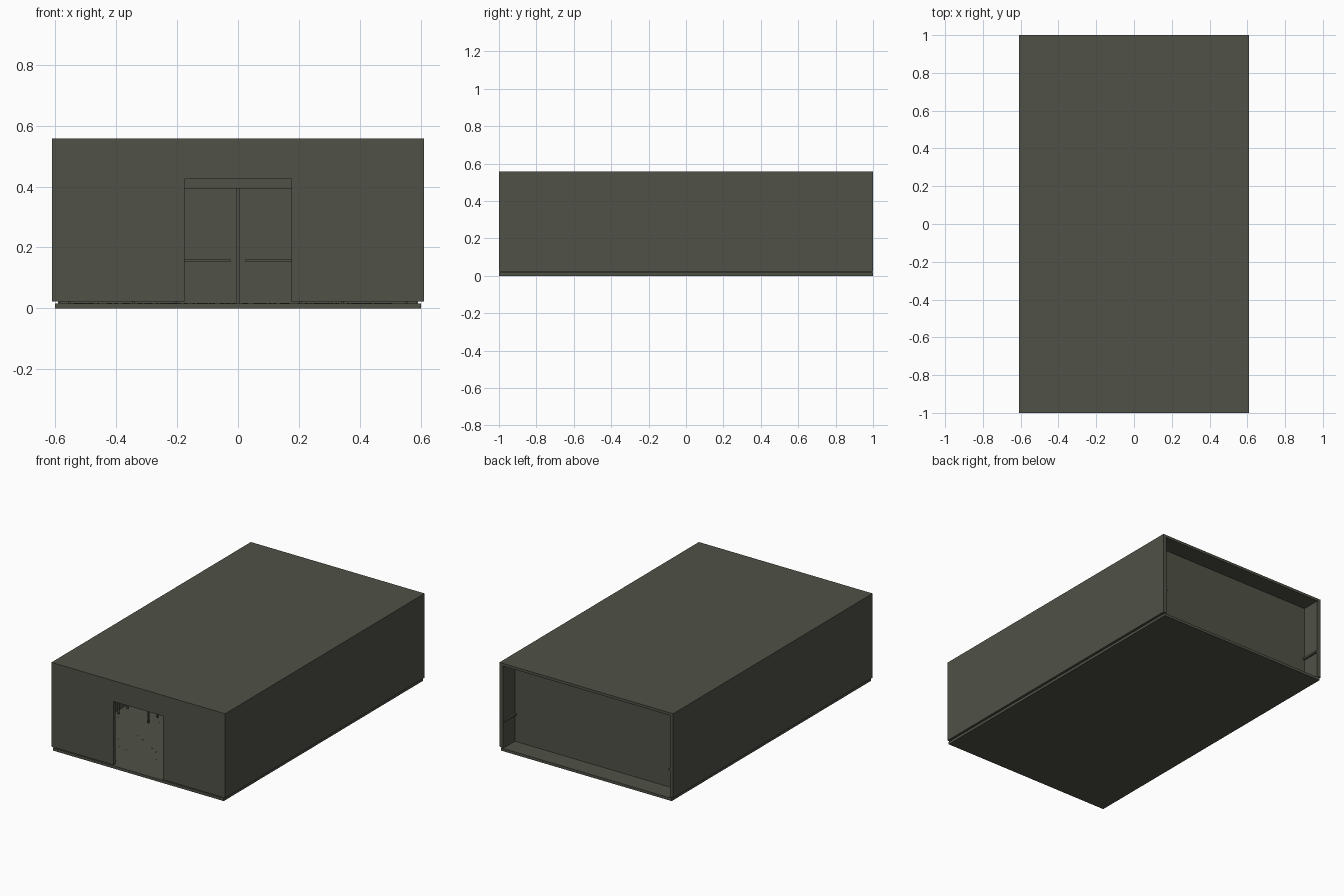
import bpy, bmesh, random

if "Cube" in bpy.data.objects:
    bpy.data.objects.remove(bpy.data.objects["Cube"])

random.seed(4)
olive = bpy.data.materials.new("dark_olive")
olive.diffuse_color = (0.080, 0.084, 0.063, 1)
olive.use_nodes = True
olive.node_tree.nodes["Principled BSDF"].inputs["Base Color"].default_value = olive.diffuse_color


def boxes(name, spans):
    """One object made of boxes given as (x0, x1, y0, y1, z0, z1)."""
    bm = bmesh.new()
    for x0, x1, y0, y1, z0, z1 in spans:
        verts = bmesh.ops.create_cube(bm, size=1)["verts"]
        for v in verts:
            v.co.x = x1 if v.co.x > 0 else x0
            v.co.y = y1 if v.co.y > 0 else y0
            v.co.z = z1 if v.co.z > 0 else z0
    me = bpy.data.meshes.new(name)
    bm.to_mesh(me)
    bm.free()
    me.materials.append(olive)
    ob = bpy.data.objects.new(name, me)
    bpy.context.collection.objects.link(ob)
    return ob


def mirrored(span):
    x0, x1, *rest = span
    return [span, (-x1, -x0, *rest)]


HW, TOP, BOT, SLAB = 0.61, 0.557, 0.022, 0.017
IN, CEIL, T = 0.585, 0.54, 0.02
DOOR_W, DOOR_H = 0.175, 0.425

# outer shell: floor, roof, side walls, front wall with a doorway
boxes("floor_slab", [(-0.6, 0.6, -1, 1, 0, SLAB)])
boxes("roof", [(-HW, HW, -1, 1, CEIL, TOP)])
boxes("side_walls", mirrored((0.59, HW, -1, 1, BOT, CEIL)))
boxes("wall_linings", mirrored((IN, 0.59, -0.998, 0.998, SLAB, CEIL)))
boxes("front_wall", mirrored((DOOR_W, 0.59, -1, -1 + T, BOT, CEIL))
      + [(-DOOR_W, DOOR_W, -1, -1 + T, DOOR_H, CEIL)])

# rear partition, set in from the open back
boxes("rear_partition", [(-IN, IN, 0.86, 0.88, SLAB, CEIL)])

# double door on the partition, with a centre post
boxes("door_leaves", mirrored((0.005, 0.20, 0.85, 0.86, SLAB, 0.395)))
boxes("door_post", [(-0.005, 0.005, 0.845, 0.86, SLAB, 0.395)])

# rails along the side walls
boxes("side_rails", mirrored((IN - 0.012, IN, -0.97, 0.995, 0.185, 0.197)))

# rows of tables on both sides of the aisle
tops, legs = [], []
for y in (-0.42, -0.12, 0.18, 0.48):
    tops += mirrored((0.025, 0.565, y, y + 0.12, 0.153, 0.161))
    for x in (0.2, 0.34, 0.55):
        for ly in (y + 0.01, y + 0.10):
            legs += mirrored((x, x + 0.008, ly, ly + 0.008, SLAB, 0.153))
boxes("table_tops", tops)
boxes("table_legs", legs)

# small chips scattered on the floor
chips = []
for _ in range(150):
    x, y = random.uniform(-0.55, 0.5), random.uniform(-0.95, 0.8)
    chips.append((x, x + 0.008, y, y + 0.004, SLAB, SLAB + 0.001))
boxes("floor_chips", chips)
